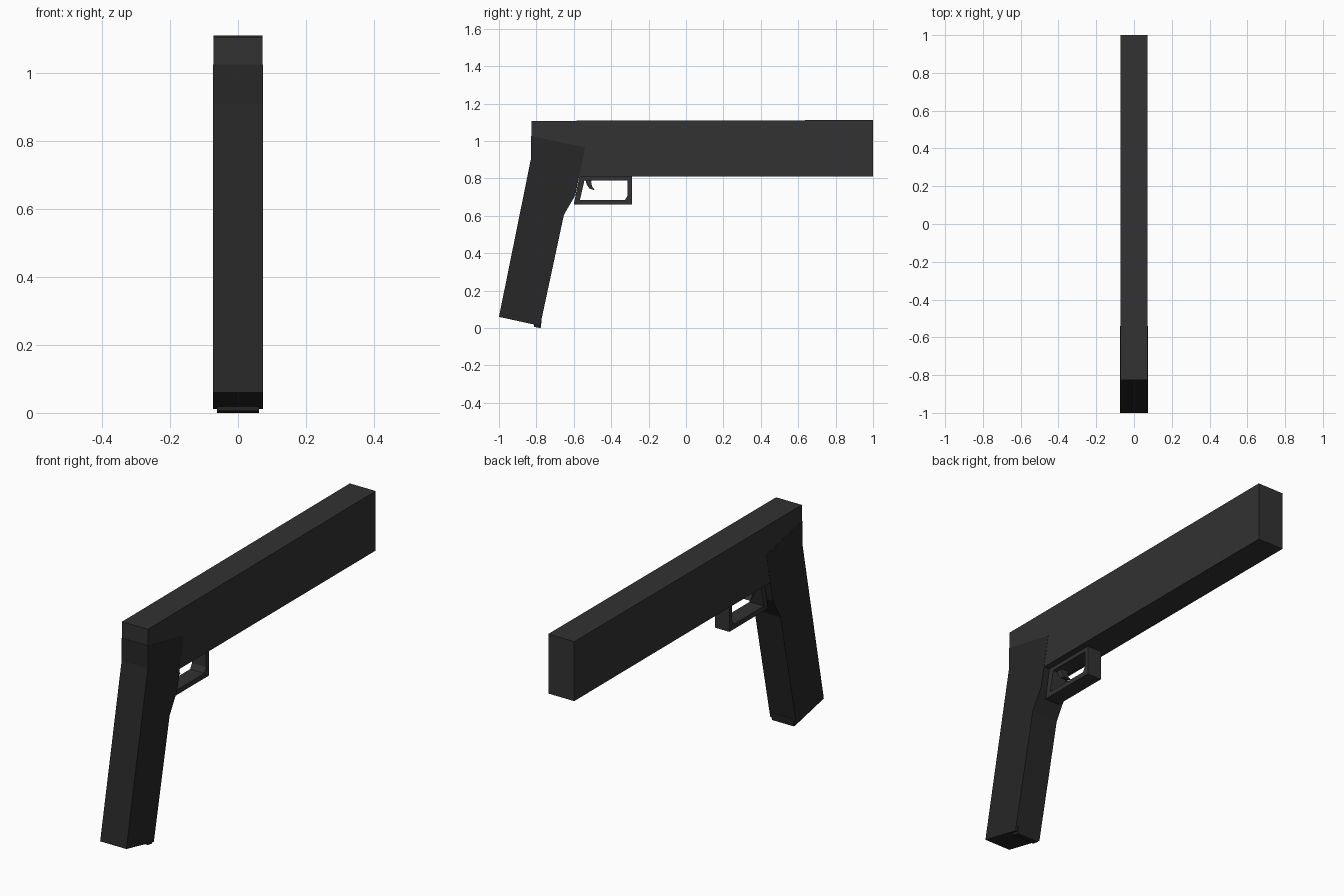
import bpy, bmesh

if "Cube" in bpy.data.objects:
    bpy.data.objects.remove(bpy.data.objects["Cube"])


def material(name, v):
    m = bpy.data.materials.new(name)
    m.diffuse_color = (v, v, v, 1)
    m.use_nodes = True
    m.node_tree.nodes["Principled BSDF"].inputs["Base Color"].default_value = m.diffuse_color
    return m


BODY = material("dark_grey", 0.032)
GRIP = material("grip_black", 0.02)


def extrude(name, outline, half, mat, hole=None):
    """Extrude a (y, z) outline across x; a matching hole outline makes a frame."""
    bm = bmesh.new()

    def ring(pts):
        return [bm.verts.new((-half, y, z)) for y, z in pts]

    outer = ring(outline)
    if hole:
        inner = ring(hole)
        n = len(outer)
        faces = [bm.faces.new((outer[i], outer[(i + 1) % n], inner[(i + 1) % n], inner[i]))
                 for i in range(n)]
    else:
        faces = [bm.faces.new(outer)]
    res = bmesh.ops.extrude_face_region(bm, geom=faces, use_keep_orig=True)
    for g in res["geom"]:
        if isinstance(g, bmesh.types.BMVert):
            g.co.x = half
    bmesh.ops.recalc_face_normals(bm, faces=bm.faces)
    mesh = bpy.data.meshes.new(name)
    bm.to_mesh(mesh)
    bm.free()
    ob = bpy.data.objects.new(name, mesh)
    mesh.materials.append(mat)
    bpy.context.collection.objects.link(ob)
    return ob


# Long upper body
extrude("upper_body", [(-0.826, 0.81), (1.0, 0.81), (1.0, 1.112), (-0.826, 1.108)], 0.0725, BODY)

# Slanted grip with the step behind the guard
extrude("grip", [(-1.0, 0.06), (-0.78, 0.012), (-0.653, 0.605), (-0.592, 0.71),
                 (-0.54, 0.966), (-0.828, 1.026), (-0.828, 0.91)], 0.0735, GRIP)

# Base lip under the front of the grip
extrude("grip_base", [(-0.815, 0.03), (-0.812, 0.006), (-0.777, 0.0), (-0.772, 0.04)], 0.062, GRIP)

# Guard frame
extrude("trigger_guard",
        [(-0.60, 0.66), (-0.34, 0.66), (-0.29, 0.66), (-0.29, 0.812), (-0.57, 0.812)], 0.04, BODY,
        hole=[(-0.567, 0.685), (-0.326, 0.685), (-0.312, 0.71), (-0.312, 0.79), (-0.543, 0.79)])

# Curved trigger
extrude("trigger", [(-0.54, 0.80), (-0.53, 0.765), (-0.515, 0.745), (-0.487, 0.737),
                    (-0.502, 0.757), (-0.507, 0.78), (-0.505, 0.80)], 0.02, BODY)
